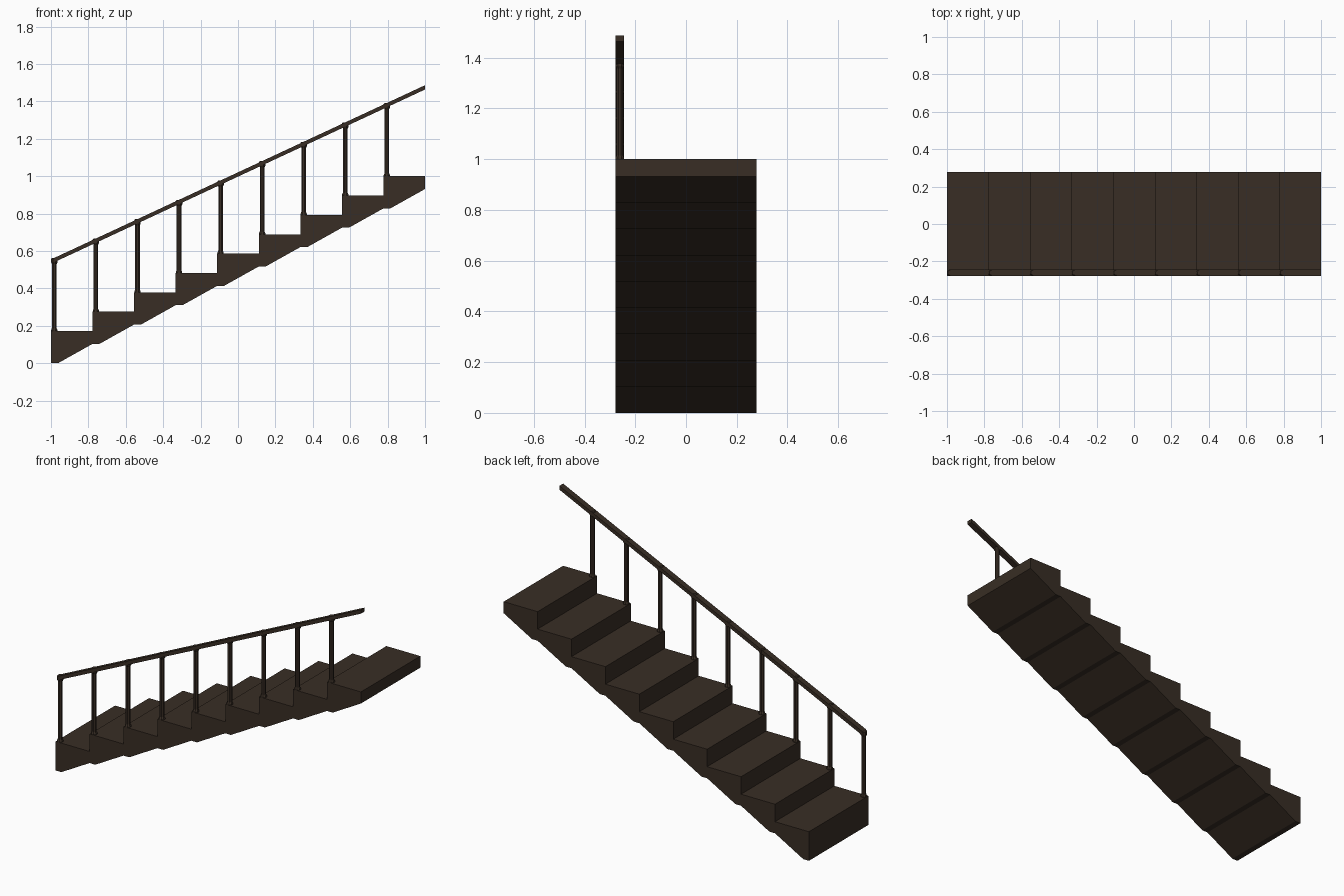
import bpy, bmesh, math

if "Cube" in bpy.data.objects:
    bpy.data.objects.remove(bpy.data.objects["Cube"])

N = 9                      # number of steps
W = 2.0 / N                # tread depth
RISE = 0.1035              # rise per step
TOP0 = 0.172               # first tread height
Y = 0.278                  # half width of the stair
POST_Y = -0.261
SLOPE = RISE / W

wood = bpy.data.materials.new("dark brown wood")
wood.diffuse_color = (0.040, 0.027, 0.018, 1)
wood.use_nodes = True
wood.node_tree.nodes["Principled BSDF"].inputs["Base Color"].default_value = wood.diffuse_color


def finish(name, bm):
    bmesh.ops.recalc_face_normals(bm, faces=bm.faces)
    me = bpy.data.meshes.new(name)
    bm.to_mesh(me)
    bm.free()
    me.materials.append(wood)
    ob = bpy.data.objects.new(name, me)
    bpy.context.collection.objects.link(ob)
    return ob


def extrude_profile(name, pts, y0, y1):
    bm = bmesh.new()
    f = bm.faces.new([bm.verts.new((x, y0, z)) for x, z in pts])
    r = bmesh.ops.extrude_face_region(bm, geom=[f])
    for v in r["geom"]:
        if isinstance(v, bmesh.types.BMVert):
            v.co.y = y1
    return finish(name, bm)


def lathe(name, x, y, rings, sides=8):
    bm = bmesh.new()
    loops = []
    for r, z in rings:
        loops.append([bm.verts.new((x + r * math.cos(math.tau * (k + .5) / sides),
                                    y + r * math.sin(math.tau * (k + .5) / sides), z))
                      for k in range(sides)])
    for a, b in zip(loops, loops[1:]):
        for k in range(sides):
            j = (k + 1) % sides
            bm.faces.new((a[k], a[j], b[j], b[k]))
    bm.faces.new(loops[0])
    bm.faces.new(loops[-1])
    return finish(name, bm)


for i in range(N):
    x, b = -1 + i * W, i * RISE
    # step block with short flat and sloped underside
    extrude_profile(f"step_{i + 1}",
                    [(x, b), (x + 0.037, b), (x + W, b + RISE),
                     (x + W, b + TOP0), (x, b + TOP0)], -Y, Y)
    # baluster with flared foot and cap
    t = b + TOP0
    lathe(f"baluster_{i + 1}", x + 0.018, POST_Y,
          [(0.018, t - 0.002), (0.018, t + 0.006), (0.0135, t + 0.016),
           (0.0135, t + 0.358), (0.019, t + 0.368), (0.019, t + 0.385),
           (0.014, t + 0.391)])

# sloping handrail
xa, za, h = -0.984, 0.551, 0.0115
zb = za + (1 - xa) * SLOPE
extrude_profile("handrail", [(xa, za - h), (1, zb - h), (1, zb + h), (xa, za + h)],
                POST_Y - 0.0175, POST_Y + 0.0175)
